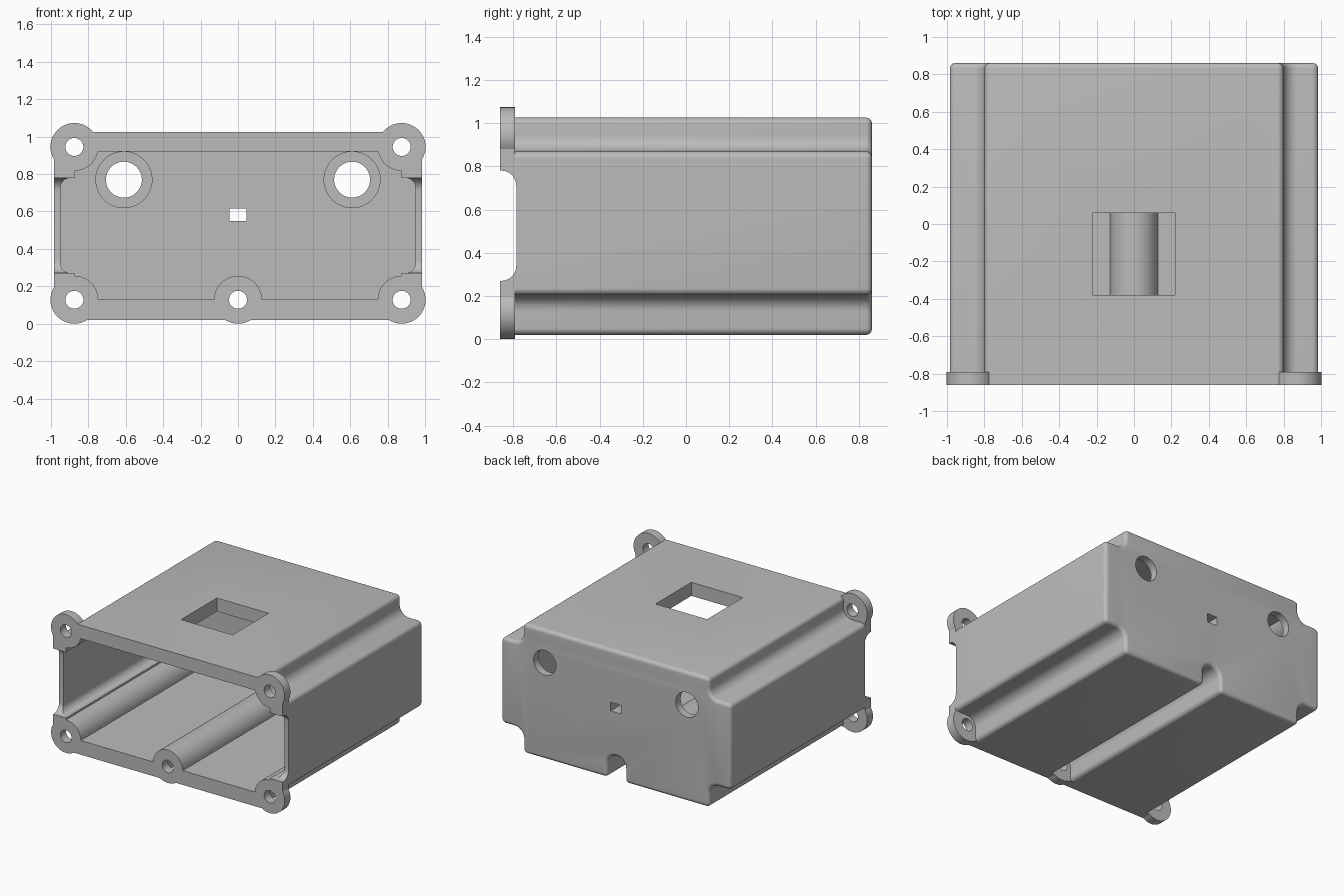
import bpy, bmesh, math

old = bpy.data.objects.get("Cube")
if old:
    bpy.data.objects.remove(old, do_unlink=True)

grey = bpy.data.materials.new("plain_grey")
grey.use_nodes = True
colour = (0.5, 0.5, 0.5, 1)
grey.diffuse_color = colour
grey.node_tree.nodes["Principled BSDF"].inputs["Base Color"].default_value = colour

# Shared dimensions
FRONT, RIM, BACK = -0.86, -0.79, 0.86
SIDE, LOW, HIGH = 0.985, 0.02, 1.025
SX, SLOW, SHIGH = 0.875, 0.128, 0.945      # screw positions
LOBE, GROOVE, LIP = 0.128, 0.076, 0.032
SCREWS = [(-SX, SLOW), (SX, SLOW), (-SX, SHIGH), (SX, SHIGH), (0, SLOW)]


def arc(cx, cz, r, a0, a1, n=10):
    angles = [math.radians(a0 + (a1 - a0) * i / n) for i in range(n + 1)]
    return [(cx + r * math.cos(a), cz + r * math.sin(a)) for a in angles]


def mirrored(half):
    return half + [(-x, z) for x, z in reversed(half) if x > 1e-4]


def prism(name, pts, a, b, axis="y", round_back=0):
    """Extrude a closed profile along y (x, z points) or x (y, z points)."""
    place = (lambda p, t: (p[0], t, p[1])) if axis == "y" else (lambda p, t: (t, p[0], p[1]))
    bm = bmesh.new()
    face = bm.faces.new([bm.verts.new(place(p, a)) for p in pts])
    ext = bmesh.ops.extrude_face_region(bm, geom=[face])
    for v in ext["geom"]:
        if isinstance(v, bmesh.types.BMVert):
            v.co["xyz".index(axis)] = b
    bmesh.ops.recalc_face_normals(bm, faces=bm.faces[:])
    if round_back:
        edges = [e for e in bm.edges if all(abs(v.co.y - b) < 1e-5 for v in e.verts)]
        bmesh.ops.bevel(bm, geom=edges, offset=round_back, segments=5,
                        profile=0.5, affect='EDGES', clamp_overlap=False)
    mesh = bpy.data.meshes.new(name)
    bm.to_mesh(mesh)
    bm.free()
    mesh.materials.append(grey)
    ob = bpy.data.objects.new(name, mesh)
    bpy.context.collection.objects.link(ob)
    return ob


def block(name, x0, x1, y0, y1, z0, z1):
    return prism(name, [(x0, z0), (x1, z0), (x1, z1), (x0, z1)], y0, y1)


def disc(name, x, z, r, y0, y1):
    return prism(name, arc(x, z, r, 0, 360, 48)[:-1], y0, y1)


# Body with screw channels along its corners and under its middle
outer = (arc(0, SLOW, GROOVE, 90, 0)
         + arc(GROOVE + LIP, LOW + LIP, LIP, 180, 270, 6)
         + arc(SX - GROOVE - LIP, LOW + LIP, LIP, 270, 360, 6)
         + arc(SX, SLOW, GROOVE, 180, 90)
         + arc(SIDE - LIP, SLOW + GROOVE + LIP, LIP, 270, 360, 6)
         + arc(SIDE - LIP, SHIGH - GROOVE - LIP, LIP, 0, 90, 6)
         + arc(SX, SHIGH, GROOVE, 270, 180)
         + arc(SX - GROOVE - LIP, HIGH - LIP, LIP, 0, 90, 6))
housing = prism("housing", mirrored(outer), RIM - 0.03, BACK, round_back=0.028)

# Front rim and its round screw lobes
added = [block("rim_tall", -SX, SX, FRONT, RIM, LOW, HIGH),
         block("rim_wide", -SIDE, SIDE, FRONT, RIM, SLOW, SHIGH)]
added += [disc("screw_lobe", x, z, LOBE, FRONT, RIM) for x, z in SCREWS]

# Cavity that leaves half-round bosses around the channels
inner = (arc(0, SLOW, LOBE, 90, 1, 16)
         + arc(SX, SLOW, LOBE, 179, 90, 16)
         + [(SX, 0.27)]
         + arc(0.895, 0.325, 0.055, 270, 360, 8)
         + arc(0.895, 0.725, 0.055, 0, 90, 8)
         + [(SX, 0.78)]
         + arc(SX, SHIGH, LOBE, 270, 191.3, 16))
removed = [prism("cavity", mirrored(inner), FRONT - 0.1, BACK - 0.1)]

# Finger notches in the side walls
notch = ([(-0.95, 0.27)] + arc(-0.855, 0.34, 0.07, 270, 360)
         + arc(-0.855, 0.71, 0.07, 0, 90) + [(-0.95, 0.78)])
removed.append(prism("side_notch", notch, -1.1, 1.1, axis="x"))

# Screw holes, cable holes with inner recess, slot and top window
removed += [disc("screw_hole", x, z, 0.048, FRONT - 0.1, RIM + 0.05) for x, z in SCREWS]
for x in (-0.61, 0.61):
    removed.append(disc("cable_hole", x, 0.77, 0.096, 0.6, 1))
    removed.append(disc("cable_recess", x, 0.77, 0.15, 0.74, 0.8))
removed.append(block("back_slot", -0.045, 0.045, 0.6, 1, 0.548, 0.615))
removed.append(block("top_window", -0.223, 0.22, -0.38, 0.06, 0.8, 1.2))

for operation, tools in (('UNION', added), ('DIFFERENCE', removed)):
    for tool in tools:
        tool.hide_render = True
        mod = housing.modifiers.new(tool.name, 'BOOLEAN')
        mod.operation = operation
        mod.solver = 'EXACT'
        mod.object = tool

# Bake the cuts and drop the helpers
bpy.context.view_layer.update()
graph = bpy.context.evaluated_depsgraph_get()
result = bpy.data.meshes.new_from_object(housing.evaluated_get(graph))
housing.modifiers.clear()
housing.data = result
for tool in added + removed:
    bpy.data.objects.remove(tool, do_unlink=True)

bpy.ops.object.select_all(action='DESELECT')
housing.select_set(True)
bpy.context.view_layer.objects.active = housing
bpy.ops.object.shade_smooth_by_angle(angle=math.radians(30))
